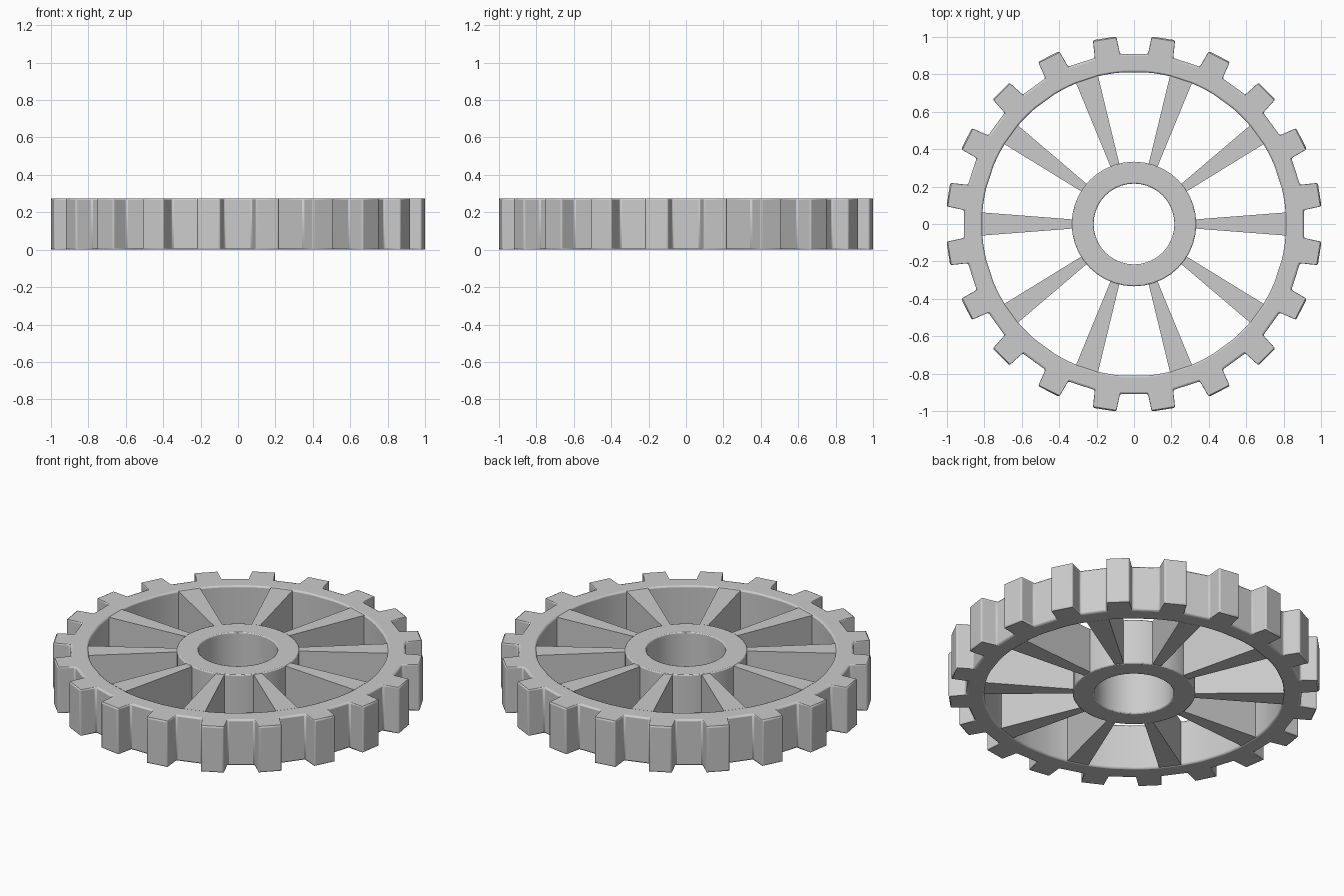
import bpy, bmesh
from math import radians, sin, cos

if "Cube" in bpy.data.objects:
    bpy.data.objects.remove(bpy.data.objects["Cube"])

H = 0.275       # gear thickness
TEETH = 20
SPOKES = 10


def polar(r, deg):
    return (r * cos(radians(deg)), r * sin(radians(deg)))


def finish(name, bm, bevel):
    bmesh.ops.recalc_face_normals(bm, faces=bm.faces)
    me = bpy.data.meshes.new(name)
    bm.to_mesh(me)
    bm.free()
    ob = bpy.data.objects.new(name, me)
    bpy.context.collection.objects.link(ob)
    if bevel:
        m = ob.modifiers.new("bevel", 'BEVEL')
        m.width = bevel
        m.segments = 2
        m.limit_method = 'ANGLE'
        m.angle_limit = radians(35)
    bpy.ops.object.select_all(action='DESELECT')
    ob.select_set(True)
    bpy.context.view_layer.objects.active = ob
    bpy.ops.object.shade_smooth_by_angle(angle=radians(40))
    return ob


def ring(name, outer, inner, bevel):
    """Closed ring between two outlines with equal point counts."""
    bm = bmesh.new()
    loops = [[bm.verts.new((x, y, z)) for x, y in pts]
             for pts, z in ((outer, 0), (outer, H), (inner, H), (inner, 0))]
    n = len(outer)
    for a in range(4):
        p, q = loops[a], loops[(a + 1) % 4]
        for i in range(n):
            j = (i + 1) % n
            bm.faces.new((p[i], p[j], q[j], q[i]))
    return finish(name, bm, bevel)


# Toothed rim: root, tip, tip, root for every tooth
outer, inner = [], []
for k in range(TEETH):
    c = 9 + k * 360 / TEETH
    for r, off in ((0.912, -4.3), (1.007, -3.6), (1.007, 3.6), (0.912, 4.3)):
        outer.append(polar(r, c + off))
    for off in (-4.5, -1.5, 1.5, 4.5):
        inner.append(polar(0.813, c + off))
ring("toothed_rim", outer, inner, 0.012)

# Hub ring with centre bore
N = 40
ring("hub", [polar(0.333, i * 360 / N) for i in range(N)],
     [polar(0.216, i * 360 / N) for i in range(N)], 0.006)

# Tapered spokes, overlapping slightly into hub and rim
bm = bmesh.new()
for k in range(SPOKES):
    a = radians(k * 360 / SPOKES)
    prof = ((0.31, -0.023), (0.84, -0.064), (0.84, 0.064), (0.31, 0.023))
    lo, hi = [[bm.verts.new((x * cos(a) - y * sin(a), x * sin(a) + y * cos(a), z))
               for x, y in prof] for z in (0.003, H - 0.003)]
    bm.faces.new(lo[::-1])
    bm.faces.new(hi)
    for i in range(4):
        j = (i + 1) % 4
        bm.faces.new((lo[i], lo[j], hi[j], hi[i]))
finish("spokes", bm, 0)
